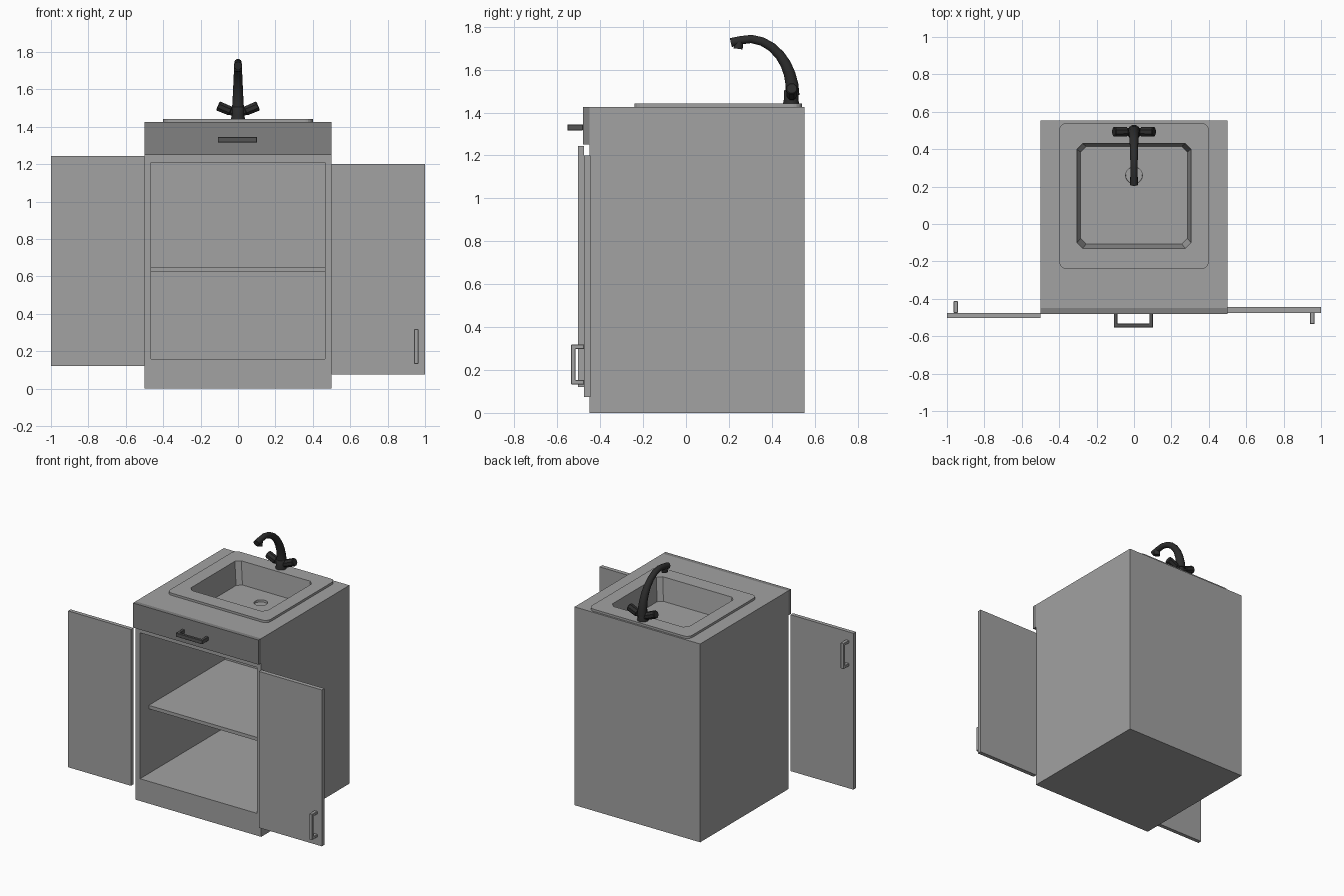
import bpy, bmesh, math
from mathutils import Vector

if "Cube" in bpy.data.objects:
    bpy.data.objects.remove(bpy.data.objects["Cube"])


def finish(name, bm, mat=None, smooth=False):
    bmesh.ops.recalc_face_normals(bm, faces=bm.faces)
    me = bpy.data.meshes.new(name)
    bm.to_mesh(me)
    bm.free()
    ob = bpy.data.objects.new(name, me)
    bpy.context.collection.objects.link(ob)
    if mat:
        me.materials.append(mat)
    bpy.ops.object.select_all(action='DESELECT')
    bpy.context.view_layer.objects.active = ob
    ob.select_set(True)
    if smooth:
        bpy.ops.object.shade_smooth_by_angle(angle=math.radians(40))
    return ob


def box(name, lo, hi, mat=None):
    bm = bmesh.new()
    bmesh.ops.create_cube(bm, size=1)
    for v in bm.verts:
        v.co = [(a + b) / 2 + c * (b - a) for a, b, c in zip(lo, hi, v.co)]
    return finish(name, bm, mat)


def loft(name, loops, mat=None, smooth=False):
    """Bridge equal-length point loops and cap both ends."""
    bm = bmesh.new()
    rings = [[bm.verts.new(p) for p in loop] for loop in loops]
    for a, b in zip(rings, rings[1:]):
        for i in range(len(a)):
            j = (i + 1) % len(a)
            bm.faces.new((a[i], a[j], b[j], b[i]))
    bm.faces.new(rings[0])
    bm.faces.new(rings[-1])
    return finish(name, bm, mat, smooth)


def tube(name, path, radii, side, sides=12, mat=None):
    """Sweep a circle along a flat path; side is the normal of its plane."""
    pts, side, loops = [Vector(p) for p in path], Vector(side), []
    for i, (p, r) in enumerate(zip(pts, radii)):
        t = (pts[min(i + 1, len(pts) - 1)] - pts[max(i - 1, 0)]).normalized()
        n = side.cross(t)
        loops.append([p + r * (side * math.cos(a) + n * math.sin(a))
                      for a in (2 * math.pi * (k + 0.5) / sides for k in range(sides))])
    return loft(name, loops, mat, sides > 8)


def cornered_rect(x, y0, y1, r, z, chamfer=False, seg=4):
    """Rectangle loop with rounded or straight-cut corners."""
    out = []
    for q, (cx, cy) in enumerate([(x - r, y1 - r), (r - x, y1 - r), (r - x, y0 + r), (x - r, y0 + r)]):
        for k in range(seg + 1):
            a = math.pi / 2 * k / seg
            u, v = (1 - k / seg, k / seg) if chamfer else (math.cos(a), math.sin(a))
            for _ in range(q):
                u, v = -v, u
            out.append((cx + r * u, cy + r * v, z))
    return out


def circle(cx, cy, r, z, n=20):
    return [(cx + r * math.cos(2 * math.pi * k / n), cy + r * math.sin(2 * math.pi * k / n), z) for k in range(n)]


def handle(name, length, depth, width, place, mat=None):
    """U-shaped pull: (along, out, across) mapped to space by place."""
    h, t = length / 2, 0.02
    prof = [(-h, 0), (-h, depth), (h, depth), (h, 0), (h - t, 0), (h - t, depth - t), (t - h, depth - t), (t - h, 0)]
    ob = loft(name, [[place(u, v, w) for u, v in prof] for w in (-width / 2, width / 2)], mat)
    bev = ob.modifiers.new("bevel", 'BEVEL')
    bev.width, bev.segments = 0.002, 1
    return ob


def material(name, g):
    m = bpy.data.materials.new(name)
    m.diffuse_color = (g, g, g, 1)
    m.use_nodes = True
    m.node_tree.nodes["Principled BSDF"].inputs["Base Color"].default_value = m.diffuse_color
    return m


grey = material("mid_grey", 0.36)
drawer_grey = material("drawer_grey", 0.22)
dark = material("dark_metal", 0.09)
black = material("black_metal", 0.025)

# cabinet body with cupboard opening and sink recess cut out
TOP = 1.427
body = box("cabinet_body", (-0.5, -0.45, 0), (0.5, 0.553, TOP), grey)
cutters = [box("cupboard_cutter", (-0.465, -0.6, 0.16), (0.465, 0.515, 1.21), grey),
           box("sink_cutter", (-0.305, -0.13, 1.24), (0.305, 0.43, 1.6), grey)]
for c in cutters:
    c.hide_render = True
    m = body.modifiers.new("cut", 'BOOLEAN')
    m.object, m.operation, m.solver = c, 'DIFFERENCE', 'EXACT'
    bpy.context.view_layer.objects.active = body
    bpy.ops.object.modifier_apply(modifier=m.name)
    bpy.data.objects.remove(c)

# shelf and drawer front
box("shelf", (-0.465, -0.35, 0.625), (0.465, 0.515, 0.65), grey)
box("drawer_front", (-0.5, -0.48, 1.25), (0.5, -0.45, TOP), drawer_grey)
handle("drawer_handle", 0.21, 0.073, 0.028, lambda u, v, w: (u - 0.003, -0.48 - v, 1.331 + w), dark)

# open doors
box("left_door", (-1, -0.503, 0.12), (-0.5, -0.475, 1.245), grey)
box("right_door", (0.5, -0.475, 0.075), (1, -0.445, 1.2), grey)
handle("left_door_handle", 0.185, 0.062, 0.024, lambda u, v, w: (-0.953 + w, -0.475 + v, 1.0925 + u), grey)
handle("right_door_handle", 0.185, 0.06, 0.024, lambda u, v, w: (0.953 + w, -0.475 - v, 0.2255 + u), grey)

# sink: rim plate, bowl and drain as one lofted skin
loft("sink", [cornered_rect(0.29, -0.115, 0.415, 0.03, 1.25, True),
              cornered_rect(0.305, -0.13, 0.43, 0.03, TOP, True),
              cornered_rect(0.4, -0.24, 0.54, 0.04, TOP),
              cornered_rect(0.4, -0.24, 0.54, 0.04, TOP + 0.016),
              cornered_rect(0.305, -0.13, 0.43, 0.03, TOP + 0.016, True),
              cornered_rect(0.285, -0.107, 0.415, 0.03, 1.28, True),
              circle(0, 0.26, 0.045, 1.28), circle(0, 0.26, 0.044, 1.265)], grey)

# tap base
loft("tap_base", [circle(0, 0.49, r, z, 12) for r, z in
                  ((0.038, 1.44), (0.034, 1.46), (0.034, 1.5), (0.03, 1.505))], black, True)

# tap spout and nozzle
spout = [(0.496, 1.48), (0.494, 1.53), (0.483, 1.58), (0.465, 1.625), (0.438, 1.667),
         (0.4, 1.705), (0.355, 1.731), (0.305, 1.743), (0.255, 1.737), (0.209, 1.726)]
radii = [0.034, 0.031, 0.028, 0.026, 0.024, 0.022, 0.021, 0.02, 0.02, 0.022]
tube("tap_spout", [(0, y, z) for y, z in spout], radii, (1, 0, 0), 12, black)
tube("tap_nozzle", [(0, 0.248, 1.735), (0, 0.243, 1.697)], [0.02, 0.022], (1, 0, 0), 12, black)

# tap knobs, angled outward and up on each side
for s, name in ((-1, "left_tap_knob"), (1, "right_tap_knob")):
    d = Vector((s * 0.92, 0, 0.39)).normalized()
    base = Vector((0, 0.493, 1.467))
    tube(name, [base + d * t for t in (0, 0.042, 0.046, 0.112, 0.117)],
         [0.022, 0.022, 0.027, 0.028, 0.024], (0, 1, 0), 8, black)
